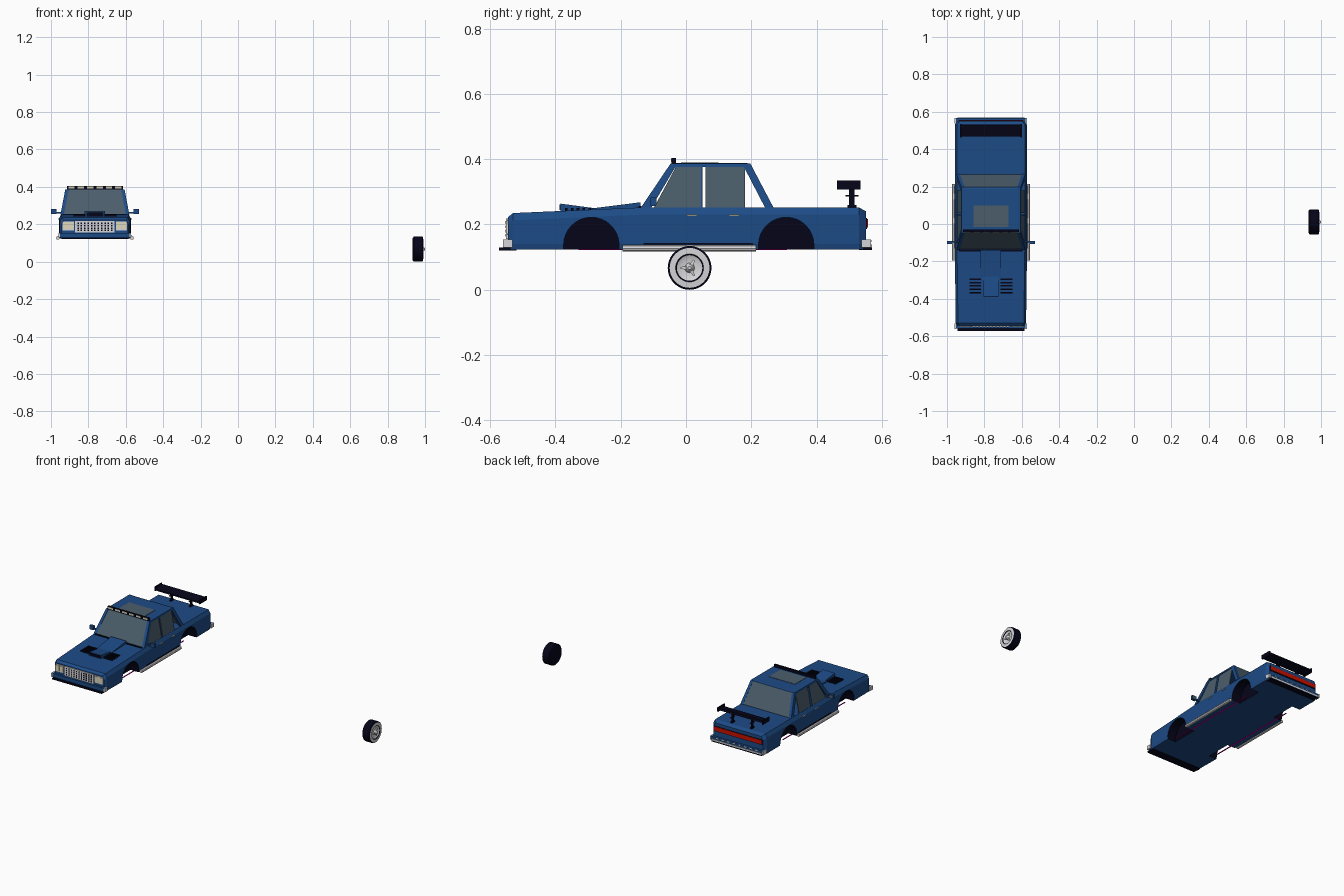
import bpy, bmesh, math

cube = bpy.data.objects.get("Cube")
if cube:
    bpy.data.objects.remove(cube, do_unlink=True)

CAR_X = -0.765   # car centre line
BELT = 0.252     # height of the window sill
ROOF = 0.387


def material(name, *rgb):
    m = bpy.data.materials.new(name)
    m.use_nodes = True
    m.diffuse_color = (*rgb, 1)
    m.node_tree.nodes["Principled BSDF"].inputs["Base Color"].default_value = (*rgb, 1)
    return m


BLUE = material("body_blue", 0.012, 0.07, 0.24)
BLACK = material("black", 0.0015, 0.0015, 0.01)
GLASS = material("grey_glass", 0.07, 0.11, 0.145)
CHROME = material("chrome", 0.66, 0.66, 0.68)
CREAM = material("lamp_cream", 0.75, 0.7, 0.5)
RED = material("tail_red", 0.6, 0.005, 0.0)
NEON = material("neon_magenta", 0.6, 0.0, 0.35)


def finish(name, bm, mats, x=CAR_X):
    bmesh.ops.recalc_face_normals(bm, faces=bm.faces)
    me = bpy.data.meshes.new(name)
    bm.to_mesh(me)
    bm.free()
    for m in mats:
        me.materials.append(m)
    ob = bpy.data.objects.new(name, me)
    ob.location.x = x
    bpy.context.collection.objects.link(ob)
    return ob


def loft(name, rings, mat, x=CAR_X):
    """Closed solid through a list of equal-length point loops."""
    bm = bmesh.new()
    loops = [[bm.verts.new(p) for p in r] for r in rings]
    for a, b in zip(loops, loops[1:]):
        for i in range(len(a)):
            j = (i + 1) % len(a)
            bm.faces.new((a[i], a[j], b[j], b[i]))
    bm.faces.new(loops[0])
    bm.faces.new(loops[-1])
    return finish(name, bm, [mat], x)


def prism(name, yz, x0, x1, mat):
    return loft(name, [[(x, y, z) for y, z in yz] for x in (x0, x1)], mat)


def boxes(name, mat, spans):
    """One object of boxes, each given as (x0, x1, y0, y1, z0, z1)."""
    bm = bmesh.new()
    for x0, x1, y0, y1, z0, z1 in spans:
        for v in bmesh.ops.create_cube(bm, size=1)["verts"]:
            v.co = ((x0 + x1) / 2 + v.co.x * (x1 - x0),
                    (y0 + y1) / 2 + v.co.y * (y1 - y0),
                    (z0 + z1) / 2 + v.co.z * (z1 - z0))
    return finish(name, bm, [mat])


def both(x0, x1, *rest):
    return [(x0, x1, *rest), (-x1, -x0, *rest)]


def tube(name, x, y0, y1, z, r, mat):
    ring = [(math.cos(a * math.pi / 4) * r, math.sin(a * math.pi / 4) * r) for a in range(8)]
    return loft(name, [[(x + c, y, z + s) for c, s in ring] for y in (y0, y1)], mat)


# Lower body, with chamfered shoulders and ends
def section(y, w, top):
    half = [(w - 0.004, 0.124), (w, 0.14), (w, top - 0.022), (w - 0.012, top)]
    return [(x, y, z) for x, z in half] + [(-x, y, z) for x, z in reversed(half)]


body = loft("body", [section(-0.546, 0.178, 0.222), section(-0.53, 0.188, 0.235),
                     section(-0.14, 0.193, BELT), section(0.53, 0.193, BELT),
                     section(0.552, 0.178, 0.24)], BLUE)
body.data.materials.append(BLACK)

# Wheel arches cut from the body
WELLS, WELL_R, WELL_Z, WELL_X = (-0.29, 0.307), 0.085, 0.137, 0.13
bpy.context.view_layer.objects.active = body
for wy in WELLS:
    arch = [(wy + WELL_R * math.cos(i * math.pi / 16), WELL_Z + WELL_R * math.sin(i * math.pi / 16))
            for i in range(17)]
    arch = [(wy + WELL_R, 0.1)] + arch + [(wy - WELL_R, 0.1)]
    for s in (-1, 1):
        cutter = prism("arch_cutter", arch, s * WELL_X, s * 0.26, BLACK)
        cutter.hide_render = True
        mod = body.modifiers.new("arch", "BOOLEAN")
        mod.operation, mod.solver, mod.object = "DIFFERENCE", "EXACT", cutter
        bpy.ops.object.modifier_apply(modifier=mod.name)
        bpy.data.objects.remove(cutter, do_unlink=True)
for f in body.data.polygons:
    c = f.center
    near = min(math.hypot(c.y - wy, c.z - WELL_Z) for wy in WELLS) < WELL_R + 0.004
    f.material_index = int(near and WELL_X - 0.01 < abs(c.x) < 0.186 and c.z > 0.126)


# Cabin: pillars, side glass, screens and roof
def side_plate(name, yz, mat, thick, out=0.0):
    for s, label in ((1, "left"), (-1, "right")):
        rings = [[(s * (0.184 + out - (z - BELT) * 0.19 - t), y, z) for y, z in yz]
                 for t in (0, thick)]
        loft(f"{label}_{name}", rings, mat)


side_plate("front_pillar", [(-0.138, BELT), (-0.106, BELT), (-0.026, ROOF), (-0.047, ROOF)], BLUE, 0.018)
side_plate("rear_pillar", [(0.242, BELT), (0.268, BELT), (0.197, ROOF), (0.172, ROOF)], BLUE, 0.018)
side_plate("roof_rail", [(-0.034, 0.376), (0.185, 0.376), (0.18, ROOF), (-0.03, ROOF)], BLUE, 0.018)
side_plate("front_window", [(-0.098, BELT), (0.047, BELT), (0.047, 0.378), (-0.03, 0.378)], GLASS, 0.006, -0.004)
side_plate("rear_window", [(0.06, BELT), (0.18, BELT), (0.18, 0.378), (0.06, 0.378)], GLASS, 0.006, -0.004)
side_plate("door_frame", [(0.046, BELT), (0.051, BELT), (0.051, 0.38), (0.046, 0.38)], BLUE, 0.01)


def screen(name, y0, y1, w0, w1, mat, lift):
    rings = [[(-w0, y0, BELT + d), (w0, y0, BELT + d), (w1, y1, ROOF - 0.004 + d), (-w1, y1, ROOF - 0.004 + d)]
             for d in (lift, lift - 0.01)]
    loft(name, rings, mat)


screen("windscreen", -0.134, -0.045, 0.174, 0.15, GLASS, 0.003)
screen("rear_screen", 0.265, 0.196, 0.174, 0.15, GLASS, 0.003)
loft("roof", [[(-w, y0, z), (w, y0, z), (w, y1, z), (-w, y1, z)]
              for w, y0, y1, z in ((0.16, -0.05, 0.2, 0.376), (0.157, -0.045, 0.197, 0.385),
                                   (0.145, -0.035, 0.187, 0.388))], BLUE)
boxes("sunroof", GLASS, [(-0.094, 0.094, -0.016, 0.1, 0.385, 0.39)])
boxes("sill_trim", BLACK, [(-0.17, 0.17, -0.146, -0.136, 0.25, 0.256)])

# Roof light bar
boxes("light_bar", BLACK, [(-0.15, 0.15, -0.044, -0.03, 0.387, 0.404)])
boxes("light_bar_lamps", CREAM, [(x - 0.017, x + 0.017, -0.046, -0.043, 0.391, 0.402)
                                 for x in (-0.125 + 0.05 * i for i in range(6))])

# Bonnet scoop and louvres
prism("scoop_front", [(-0.385, 0.235), (-0.385, 0.264), (-0.28, 0.25), (-0.28, 0.235)], -0.043, 0.043, BLUE)
prism("scoop_rear", [(-0.29, 0.235), (-0.29, 0.249), (-0.14, 0.268), (-0.14, 0.245)], -0.055, 0.055, BLUE)
boxes("scoop_mouth", BLACK, [(-0.04, 0.04, -0.388, -0.384, 0.245, 0.262)])
louvres = []
for i in range(5):
    y = -0.367 + i * 0.018
    louvres += both(0.052, 0.115, y - 0.004, y + 0.004, 0.236, 0.251)
boxes("bonnet_louvres", BLACK, louvres)

# Nose: grille, headlamps, bumper and lip
boxes("grille", CHROME, [(-0.106, 0.106, -0.551, -0.54, 0.156, 0.218)])
boxes("grille_holes", BLACK, [(x - 0.004, x + 0.004, -0.553, -0.55, z - 0.004, z + 0.004)
                              for x in (-0.09 + 0.018 * i for i in range(11))
                              for z in (0.167, 0.18, 0.193, 0.206)])
boxes("headlamp_surrounds", CHROME, both(0.112, 0.172, -0.549, -0.54, 0.168, 0.216))
boxes("headlamps", CREAM, [b for x in (0.115, 0.144)
                           for b in both(x, x + 0.025, -0.552, -0.54, 0.174, 0.211)])
boxes("front_bumper", BLUE, [(-0.188, 0.188, -0.56, -0.535, 0.13, 0.153)])
boxes("front_bumper_ends", CHROME, both(0.186, 0.194, -0.561, -0.532, 0.129, 0.154))
boxes("front_lip", BLACK, [(-0.18, 0.18, -0.573, -0.52, 0.12, 0.129)])

# Tail: lamp strip and bumper
boxes("tail_panel", BLACK, [(-0.174, 0.174, 0.545, 0.554, 0.186, 0.22)])
boxes("tail_lamp", RED, [(-0.171, 0.171, 0.548, 0.557, 0.191, 0.217)])
boxes("rear_bumper", BLUE, [(-0.188, 0.188, 0.54, 0.566, 0.13, 0.153)])
boxes("rear_bumper_ends", CHROME, both(0.186, 0.194, 0.537, 0.567, 0.129, 0.154))
boxes("rear_bumper_strip", CHROME, [(-0.18, 0.18, 0.56, 0.57, 0.129, 0.138)])
boxes("tail_studs", CHROME, [(x - 0.009, x + 0.009, 0.548, 0.568, 0.146, 0.152)
                             for x in (-0.14 + 0.04 * i for i in range(8))])
boxes("rear_lip", BLACK, [(-0.18, 0.18, 0.53, 0.57, 0.122, 0.129)])

# Rear wing
boxes("wing_posts", BLACK, both(0.068, 0.074, 0.5, 0.516, 0.25, 0.315)
      + both(0.066, 0.076, 0.488, 0.528, 0.286, 0.29) + both(0.065, 0.077, 0.495, 0.522, 0.25, 0.26))
prism("wing_blade", [(0.467, 0.309), (0.467, 0.318), (0.528, 0.33), (0.532, 0.318)], -0.16, 0.16, BLACK)
boxes("wing_end_plates", BLACK, both(0.158, 0.165, 0.463, 0.534, 0.307, 0.334))

# Flanks: sills, neon strips, handles, mirrors
for s, label in ((1, "left"), (-1, "right")):
    tube(f"{label}_sill_pipe", s * 0.198, -0.195, 0.215, 0.127, 0.01, CHROME)
boxes("neon_strips", NEON, both(0.15, 0.157, -0.33, 0.31, 0.1215, 0.1245))
boxes("sill_line", BLACK, both(0.19, 0.196, -0.13, 0.205, 0.138, 0.143))
boxes("door_handles", CREAM, [b for y in (0.003, 0.132)
                              for b in both(0.19, 0.198, y, y + 0.03, 0.226, 0.231)])
boxes("mirror_arms", BLUE, both(0.175, 0.215, -0.1, -0.092, 0.258, 0.266))
boxes("mirrors", BLUE, both(0.205, 0.235, -0.108, -0.092, 0.256, 0.282))
boxes("mirror_glass", GLASS, both(0.208, 0.232, -0.092, -0.09, 0.259, 0.279))


# Loose wheel: lathed tyre, white wall and rim; each step is (x, radius, material of band before it)
def lathe(name, steps, mats, segments=40):
    bm = bmesh.new()
    prev = None
    for x, r, mi in steps:
        ring = [bm.verts.new((x, r * math.cos(a), r * math.sin(a)))
                for a in (2 * math.pi * i / segments for i in range(segments))]
        if prev:
            for i in range(segments):
                j = (i + 1) % segments
                bm.faces.new((prev[i], prev[j], ring[j], ring[i])).material_index = mi
        else:
            bm.faces.new(ring)
        prev = ring
    bm.faces.new(prev).material_index = steps[-1][2]
    ob = finish(name, bm, mats, 0)
    ob.location = (0, 0.011, 0.067)
    bpy.ops.object.select_all(action="DESELECT")
    ob.select_set(True)
    bpy.context.view_layer.objects.active = ob
    bpy.ops.object.shade_smooth_by_angle(angle=math.radians(25))
    return ob


lathe("wheel", [(0.936, 0.056, 0), (0.934, 0.06, 0), (0.94, 0.067, 0), (0.986, 0.067, 0),
                (0.99, 0.061, 0), (0.991, 0.043, 1), (0.988, 0.039, 0), (0.986, 0.036, 1),
                (0.983, 0.018, 1)], [BLACK, CHROME])
lathe("wheel_hub", [(0.978, 0.016, 0), (0.988, 0.014, 0), (0.994, 0.01, 0), (1.0, 0.005, 0)], [CHROME], 20)

# Spinner blades on the hub
for k in range(3):
    blade = loft("spinner_blade", [[(x, w * s, r) for x, w, r in
                                    ((0.982, 0.006, 0.004), (0.994, 0.006, 0.004),
                                     (0.99, 0.003, 0.028), (0.983, 0.003, 0.028))]
                                   for s in (-1, 1)], CHROME, 0)
    blade.location = (0, 0.011, 0.067)
    blade.rotation_euler.x = math.pi / 2 + k * math.tau / 3
